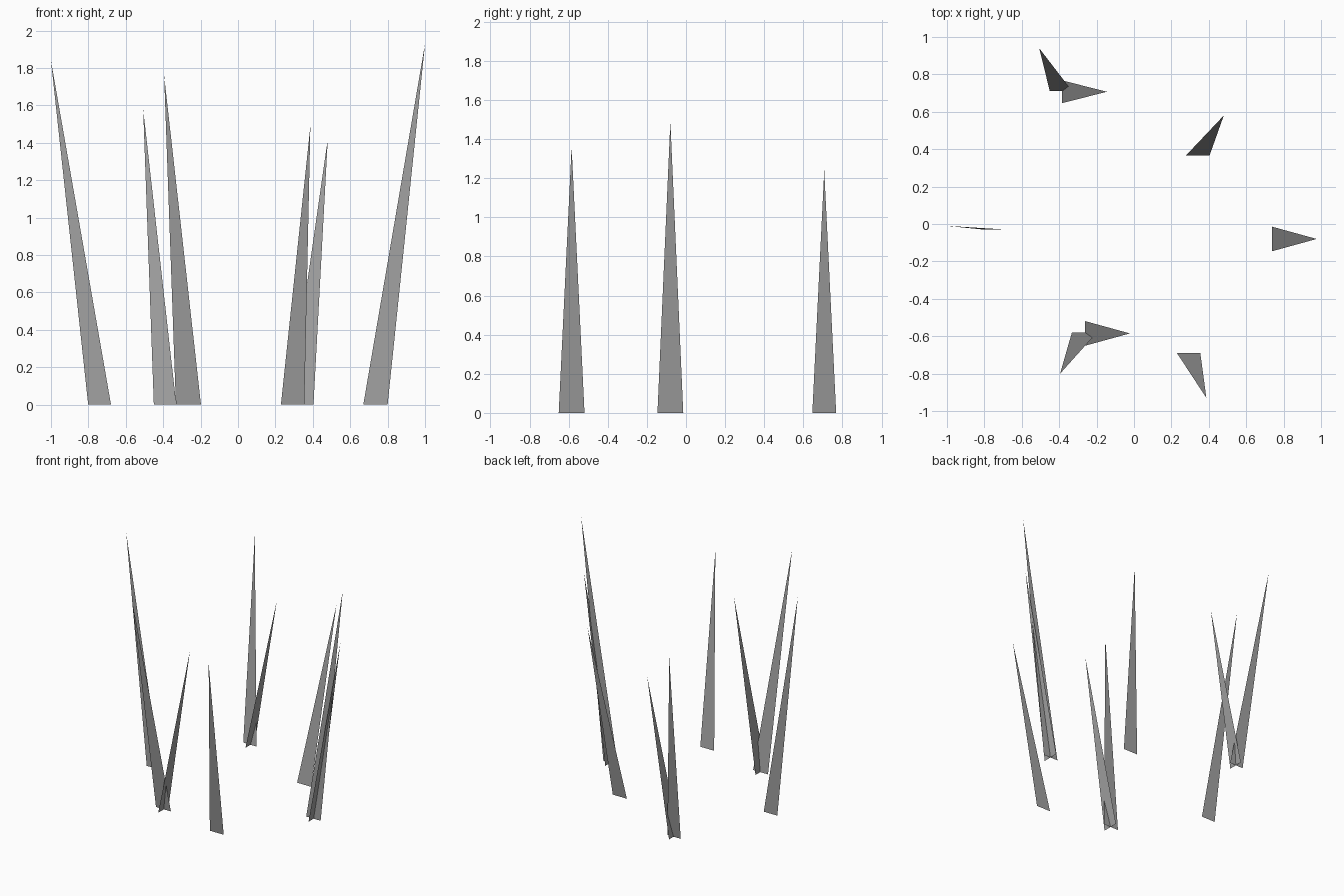
import bpy, bmesh
from mathutils import Vector

if "Cube" in bpy.data.objects:
    bpy.data.objects.remove(bpy.data.objects["Cube"])

# One flat colour for all blades
grey = bpy.data.materials.new("blade grey")
grey.diffuse_color = (0.36, 0.36, 0.36, 1)
grey.use_nodes = True
grey.node_tree.nodes["Principled BSDF"].inputs["Base Color"].default_value = grey.diffuse_color


def blade(name, base, axis, width, tip):
    """Flat triangle with its base on the ground, running along axis, up to tip."""
    half = Vector(axis) * width / 2
    centre = Vector((base[0], base[1], 0))
    bm = bmesh.new()
    bm.faces.new([bm.verts.new(p) for p in (centre - half, centre + half, Vector(tip))])
    mesh = bpy.data.meshes.new(name)
    bm.to_mesh(mesh)
    bm.free()
    mesh.materials.append(grey)
    bpy.context.collection.objects.link(bpy.data.objects.new(name, mesh))


X, Y = (1, 0, 0), (0, 1, 0)

# Blades facing the front, each leaning its own way
for i, (base, width, tip) in enumerate([
    ((-0.39, 0.71), 0.12, (-0.507, 0.94, 1.58)),
    ((0.34, 0.365), 0.127, (0.48, 0.58, 1.42)),
    ((0.735, -0.08), 0.13, (1.0, -0.08, 1.93)),
    ((0.292, -0.69), 0.125, (0.387, -0.93, 1.49)),
    ((-0.265, -0.58), 0.134, (-0.395, -0.80, 1.76)),
    ((-0.74, -0.03), 0.122, (-1.0, -0.01, 1.84)),
]):
    blade(f"front_blade_{i + 1}", base, X, width, tip)

# Crossing blades facing the side, all leaning to the right
for i, (base, width, height) in enumerate([
    ((-0.385, 0.707), 0.122, 1.24),
    ((0.737, -0.08), 0.132, 1.49),
    ((-0.262, -0.585), 0.132, 1.36),
]):
    blade(f"side_blade_{i + 1}", base, Y, width, (base[0] + 0.24, base[1], height))
